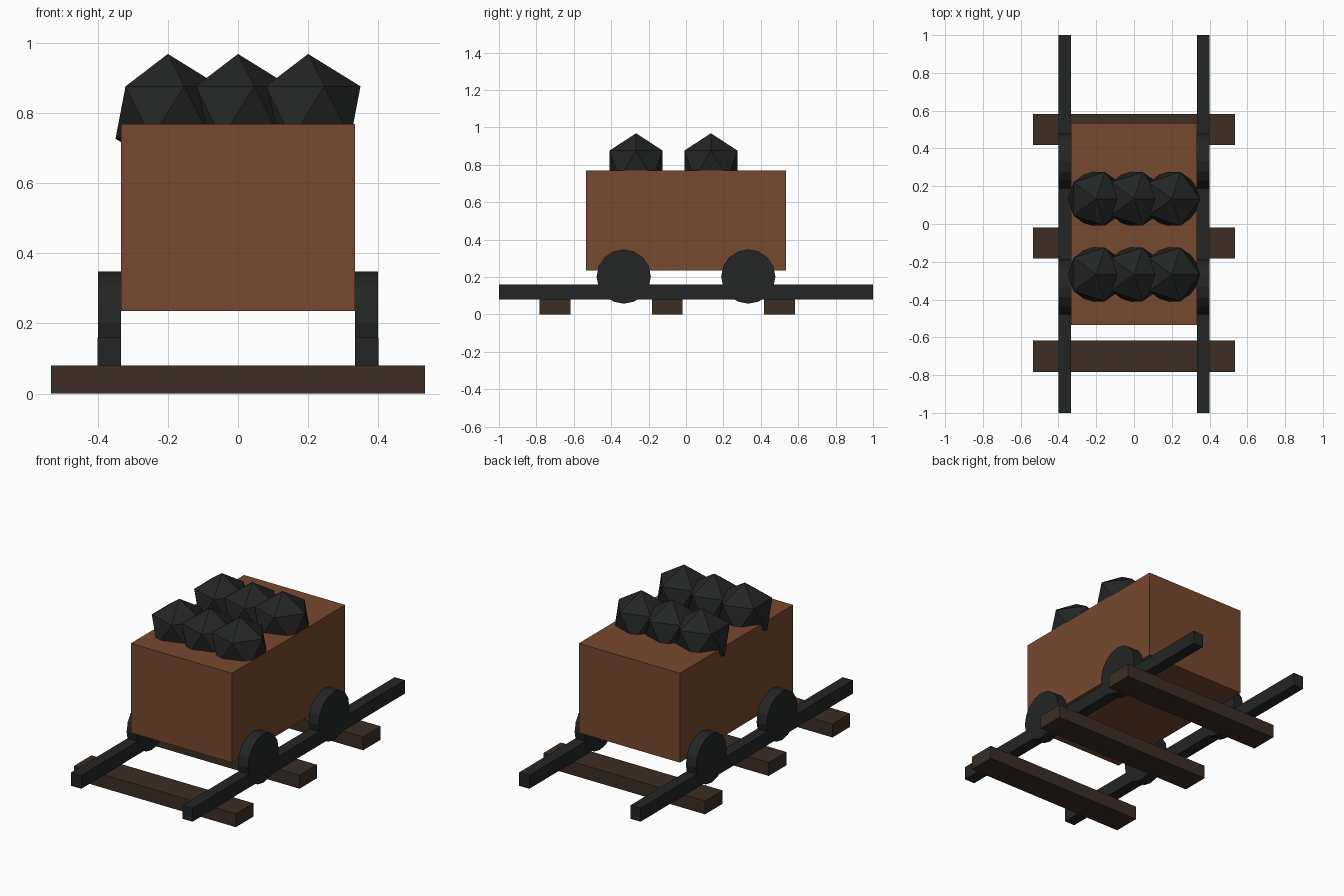
import bpy
import math

if "Cube" in bpy.data.objects:
    bpy.data.objects.remove(bpy.data.objects["Cube"])


def material(name, rgb):
    m = bpy.data.materials.new(name)
    m.use_nodes = True
    color = (*rgb, 1)
    m.diffuse_color = color
    m.node_tree.nodes["Principled BSDF"].inputs["Base Color"].default_value = color
    return m


rust = material("rusty brown", (0.18, 0.065, 0.028))
wood = material("dark wood", (0.045, 0.027, 0.017))
iron = material("dark iron", (0.017, 0.018, 0.018))
coal_black = material("coal black", (0.017, 0.018, 0.018))


def finish(name, mat):
    ob = bpy.context.object
    ob.name = name
    ob.data.materials.append(mat)
    return ob


def box(name, center, size, mat):
    bpy.ops.mesh.primitive_cube_add(size=1, location=center)
    bpy.context.object.scale = size
    bpy.ops.object.transform_apply(location=False, rotation=False, scale=True)
    return finish(name, mat)


# Sleepers under the track
for i, y in enumerate((-0.7, -0.1, 0.5)):
    box(f"sleeper_{i + 1}", (0, y, 0.04), (1.067, 0.165, 0.08), wood)

# Rails and wheels on both sides
for side, s in (("left", 1), ("right", -1)):
    box(f"{side}_rail", (s * 0.367, 0, 0.12), (0.067, 2, 0.08), iron)
    for end, y in (("front", -0.333), ("back", 0.333)):
        bpy.ops.mesh.primitive_cylinder_add(
            vertices=16, radius=0.145, depth=0.066,
            location=(s * 0.367, y, 0.2025), rotation=(0, math.pi / 2, 0))
        finish(f"{end}_{side}_wheel", iron)

# Cart body
box("cart_body", (0, 0, 0.5025), (0.667, 1.067, 0.533), rust)

# Two rows of coal lumps
for row, y in (("front", -0.267), ("back", 0.133)):
    for i in range(3):
        bpy.ops.mesh.primitive_ico_sphere_add(
            subdivisions=1, radius=0.167, location=(0.2 * (i - 1), y, 0.8015))
        finish(f"{row}_coal_{i + 1}", coal_black)
